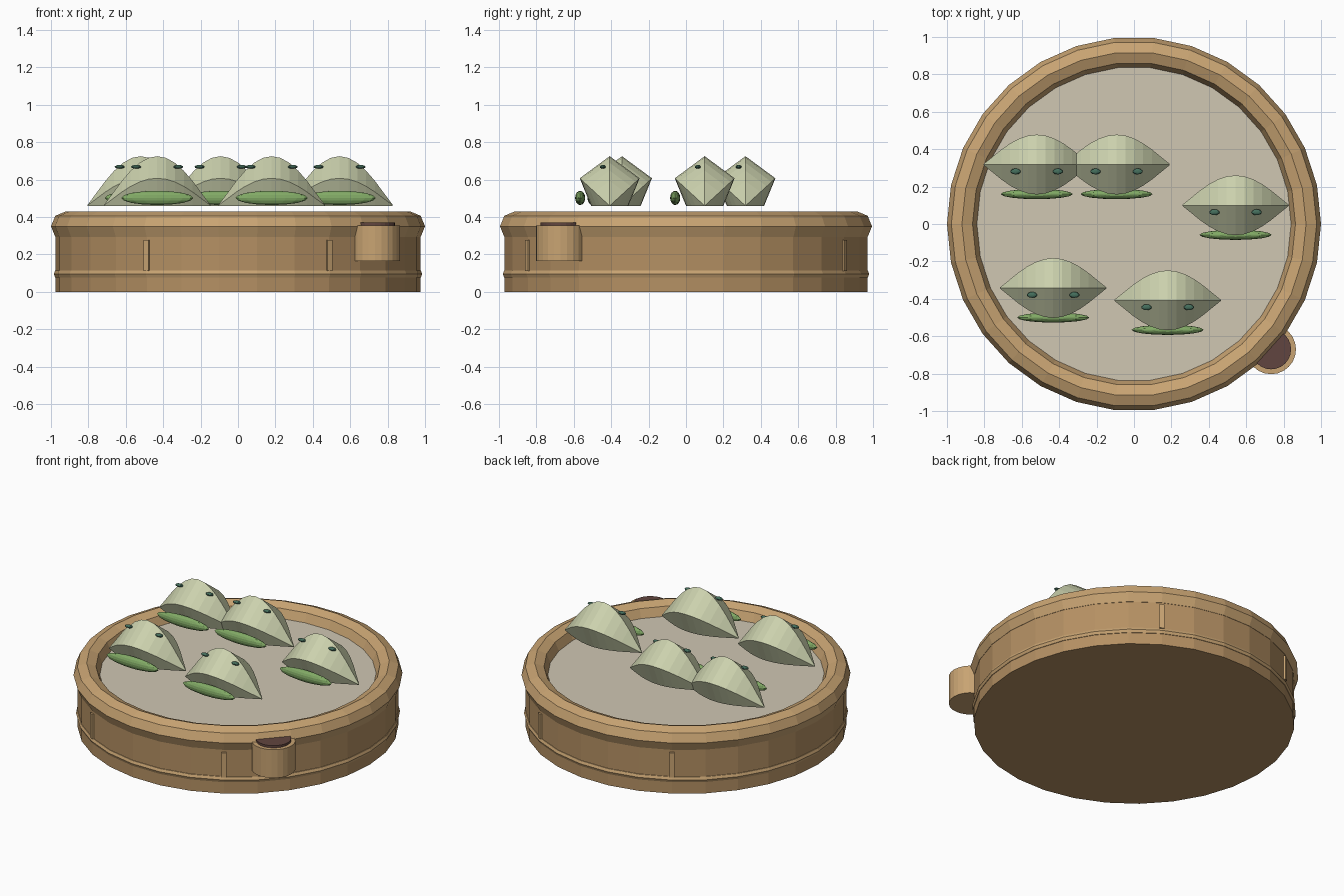
import bpy
from math import sin, cos, pi, radians

if "Cube" in bpy.data.objects:
    bpy.data.objects.remove(bpy.data.objects["Cube"])


def material(name, color):
    m = bpy.data.materials.new(name)
    m.diffuse_color = (*color, 1)
    m.use_nodes = True
    m.node_tree.nodes["Principled BSDF"].inputs["Base Color"].default_value = m.diffuse_color
    return m


wood = material("wood", (0.46, 0.28, 0.125))
rim_wood = material("rim_wood", (0.58, 0.37, 0.17))
paper = material("paper", (0.63, 0.57, 0.45))
dough = material("dough", (0.60, 0.64, 0.42))
green = material("green", (0.22, 0.40, 0.13))
dark_green = material("dark_green", (0.06, 0.16, 0.11))
sauce_brown = material("sauce_brown", (0.12, 0.06, 0.05))


def finish(name, mat):
    o = bpy.context.object
    o.name = name
    o.data.materials.append(mat)
    return o


def cylinder(name, r, z0, z1, mat, n, x=0, y=0):
    # the half pi turn puts a vertex on the x axis
    bpy.ops.mesh.primitive_cylinder_add(vertices=n, radius=r, depth=z1 - z0,
                                        location=(x, y, (z0 + z1) / 2),
                                        rotation=(0, 0, pi / 2))
    return finish(name, mat)


def ring(name, major, minor, z, mat, n):
    bpy.ops.mesh.primitive_torus_add(major_radius=major, minor_radius=minor,
                                     major_segments=30, minor_segments=n,
                                     location=(0, 0, z))
    return finish(name, mat)


def ellipsoid(name, loc, scale, mat, seg, rings):
    bpy.ops.mesh.primitive_uv_sphere_add(segments=seg, ring_count=rings,
                                         radius=1, location=loc)
    bpy.context.object.scale = scale
    return finish(name, mat)


# Basket
cylinder("basket_wall", 0.975, 0, 0.33, wood, 30)
cylinder("paper_liner", 0.86, 0.32, 0.35, paper, 30)
ring("top_rim", 0.92, 0.08, 0.35, rim_wood, 8)
ring("lower_band", 0.96, 0.025, 0.095, rim_wood, 8)
for i, deg in enumerate((60, 120, 240, 300)):
    a = radians(deg)
    bpy.ops.mesh.primitive_cube_add(size=1, rotation=(0, 0, a),
                                    location=(0.973 * cos(a), 0.973 * sin(a), 0.195))
    bpy.context.object.scale = (0.025, 0.03, 0.165)
    finish(f"wall_peg_{i}", rim_wood)

# Sauce cup on the rim
cylinder("sauce_cup", 0.133, 0.165, 0.355, rim_wood, 24, 0.733, -0.67)
cylinder("sauce", 0.107, 0.34, 0.37, sauce_brown, 24, 0.733, -0.67)

# Dumplings: pentagon section swept along x, shrinking towards the tips
SECTION = [(-0.10, 0), (-0.16, 0.147), (0, 0.265), (0.16, 0.147), (0.10, 0)]
STEPS = 12


def dumpling_mesh():
    verts, faces = [], []
    for i in range(STEPS + 1):
        t = -1 + 2 * i / STEPS
        s = max(cos(t * pi / 2), 0.02)
        verts += [(0.284 * t, y * s, z * s) for y, z in SECTION]
    for i in range(STEPS):
        for j in range(5):
            a, b = i * 5 + j, i * 5 + (j + 1) % 5
            faces.append((a, b, b + 5, a + 5))
    faces += [(4, 3, 2, 1, 0), tuple(range(STEPS * 5, STEPS * 5 + 5))]
    me = bpy.data.meshes.new("dumpling")
    me.from_pydata(verts, [], faces)
    me.materials.append(dough)
    me.validate()
    # make normals point outwards
    import bmesh
    bm = bmesh.new()
    bm.from_mesh(me)
    bmesh.ops.recalc_face_normals(bm, faces=bm.faces)
    bm.to_mesh(me)
    bm.free()
    return me


body = dumpling_mesh()
BASE = 0.46
SPOTS = [(-0.52, 0.318), (-0.093, 0.318), (0.543, 0.1), (-0.432, -0.342), (0.18, -0.408)]
for i, (x, y) in enumerate(SPOTS):
    o = bpy.data.objects.new(f"dumpling_{i}", body)
    o.location = (x, y, BASE)
    bpy.context.collection.objects.link(o)
    # leaf strip along the front and two dots on top
    ellipsoid(f"leaf_{i}", (x, y - 0.158, 0.502), (0.193, 0.027, 0.038), green, 16, 8)
    for side in (-1, 1):
        ellipsoid(f"dot_{i}_{side}", (x + side * 0.113, y - 0.037, 0.668),
                  (0.028, 0.016, 0.01), dark_green, 10, 6)
